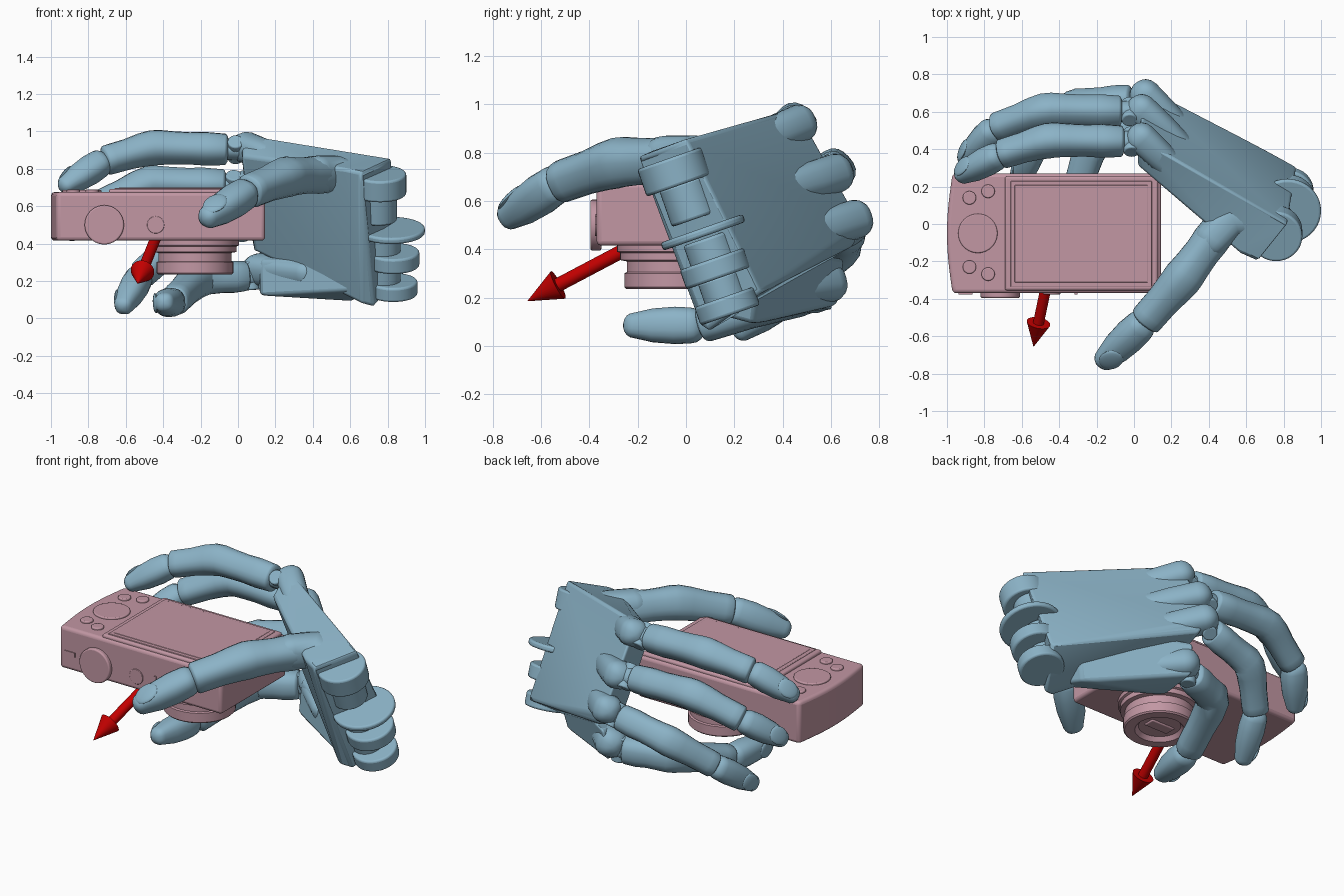
import bpy, bmesh, math
from mathutils import Vector, Matrix

if "Cube" in bpy.data.objects:
    bpy.data.objects.remove(bpy.data.objects["Cube"])

V = Vector


def material(name, col):
    m = bpy.data.materials.new(name)
    m.diffuse_color = (*col, 1)
    m.use_nodes = True
    m.node_tree.nodes["Principled BSDF"].inputs["Base Color"].default_value = m.diffuse_color
    return m


BLUE = material("hand_blue", (0.26, 0.45, 0.57))
PINK = material("camera_pink", (0.54, 0.31, 0.37))
RED = material("arrow_red", (0.55, 0.0, 0.0))


def finish(name, bm, mat, bevel=0, angle=35):
    bmesh.ops.recalc_face_normals(bm, faces=bm.faces)
    me = bpy.data.meshes.new(name)
    bm.to_mesh(me)
    bm.free()
    ob = bpy.data.objects.new(name, me)
    bpy.context.collection.objects.link(ob)
    me.materials.append(mat)
    if bevel:
        b = ob.modifiers.new("bevel", 'BEVEL')
        b.width, b.segments, b.limit_method = bevel, 3, 'ANGLE'
    bpy.ops.object.select_all(action='DESELECT')
    ob.select_set(True)
    bpy.context.view_layer.objects.active = ob
    bpy.ops.object.shade_smooth_by_angle(angle=math.radians(angle))
    return ob


def cyl(name, a, b, r1, mat, r2=None, bevel=0, n=40):
    a, b = V(a), V(b)
    d = b - a
    bm = bmesh.new()
    mtx = Matrix.Translation((a + b) / 2) @ d.to_track_quat('Z', 'Y').to_matrix().to_4x4()
    bmesh.ops.create_cone(bm, cap_ends=True, segments=n, radius1=r1,
                          radius2=r1 if r2 is None else r2, depth=d.length, matrix=mtx)
    return finish(name, bm, mat, bevel)


def hull(name, pts, mat, bevel):
    bm = bmesh.new()
    for p in pts:
        bm.verts.new(p)
    out = bmesh.ops.convex_hull(bm, input=bm.verts)
    bmesh.ops.delete(bm, geom=list({g for g in out["geom_interior"] if g.is_valid}), context='VERTS')
    bmesh.ops.dissolve_limit(bm, angle_limit=0.08, verts=bm.verts, edges=bm.edges)
    return finish(name, bm, mat, bevel)


def prism(name, outline, z0, z1, mat, bevel):
    bm = bmesh.new()
    f = bm.faces.new([bm.verts.new((x, y, z0)) for x, y in outline])
    r = bmesh.ops.extrude_face_region(bm, geom=[f])
    bmesh.ops.translate(bm, vec=(0, 0, z1 - z0),
                        verts=[g for g in r["geom"] if isinstance(g, bmesh.types.BMVert)])
    return finish(name, bm, mat, bevel)


def rect(x0, x1, y0, y1):
    return [(x0, y0), (x1, y0), (x1, y1), (x0, y1)]


def limb(name, stations, up, mat=BLUE, n=20, dome=1.0):
    """Rounded tube through (point, radius) stations with domed ends."""
    P = [(V(p), r) for p, r in stations]
    d0, d1 = (P[1][0] - P[0][0]).normalized(), (P[-1][0] - P[-2][0]).normalized()
    angs = [math.radians(a) for a in (80, 60, 40, 20)]
    start = [(P[0][0] - d0 * P[0][1] * dome * math.sin(a), P[0][1] * math.cos(a)) for a in angs]
    end = [(P[-1][0] + d1 * P[-1][1] * dome * math.sin(a), P[-1][1] * math.cos(a)) for a in angs[::-1]]
    P = start + P + end
    bm = bmesh.new()
    rings = []
    for i, (p, r) in enumerate(P):
        t = (P[min(i + 1, len(P) - 1)][0] - P[max(i - 1, 0)][0]).normalized()
        s = t.cross(up).normalized()
        u = s.cross(t)
        ring = []
        for k in range(n):
            c, w = math.cos(math.tau * k / n), math.sin(math.tau * k / n)
            q = (abs(c) ** 2.6 + abs(w) ** 2.6) ** (-1 / 2.6)
            ring.append(bm.verts.new(p + (s * c + u * w) * r * q))
        rings.append(ring)
    for a, b in zip(rings, rings[1:]):
        for k in range(n):
            bm.faces.new((a[k], a[(k + 1) % n], b[(k + 1) % n], b[k]))
    bm.faces.new(rings[0])
    bm.faces.new(rings[-1])
    return finish(name, bm, mat, angle=40)


def finger(name, base, pip, dip, tip, r, gap=0.14):
    base, pip, dip, tip = map(V, (base, pip, dip, tip))
    d1, d2, d3 = (pip - base).normalized(), (dip - pip).normalized(), (tip - dip).normalized()
    out = (d1 - d1.dot(d3) * d3).normalized()
    side = d1.cross(out).normalized()
    # knuckle hinge
    limb(name + "_hinge", [(base, r * .6), (base.lerp(pip, gap + .15), r * .6)], out)
    hp = base.lerp(pip, gap * .75)
    cyl(name + "_hinge_pin", hp - side * r * .85, hp + side * r * .85, r * .5, BLUE, bevel=.008, n=24)
    # two inner bones as one bent shell
    st = [(base.lerp(pip, t), r * k) for t, k in
          ((gap + .08, .9), (.42, .96), (.6, .92), (.78, .95), (.92, 1.0))]
    st.append((pip - (d1 - d2) * .015, r * 1.02))
    st += [(pip.lerp(dip, t), r * k) for t, k in ((.2, .97), (.5, .88), (.8, .87), (.93, .86))]
    limb(name + "_shell", st, out, dome=.3)
    # fingertip and nail
    q = tip - d3 * r * .5
    limb(name + "_tip", [(dip + d3 * .03, r * .82), (dip.lerp(q, .35), r * .86),
                         (dip.lerp(q, .7), r * .78), (q, r * .58)], out, dome=.85)
    c = dip.lerp(tip, .72) + out * r * .62
    bm = bmesh.new()
    tilt = (d3 - out * .2).normalized()
    m = Matrix((tilt * r * .75, side * r * .6, tilt.cross(side) * r * .16)).transposed().to_4x4()
    bmesh.ops.create_uvsphere(bm, u_segments=20, v_segments=10, radius=1, matrix=Matrix.Translation(c) @ m)
    finish(name + "_nail", bm, BLUE)


# fingers and thumb
finger("index", (.04, .44, .90), (-.46, .45, .915), (-.72, .37, .84), (-.95, .25, .69), .087)
finger("middle", (.03, .60, .71), (-.48, .61, .725), (-.75, .51, .60), (-.92, .32, .44), .087)
finger("ring", (.06, .67, .50), (-.33, .63, .40), (-.52, .45, .23), (-.625, .20, .045), .086)
finger("little", (.10, .57, .23), (-.22, .45, .21), (-.35, .05, .085), (-.40, -.26, .085), .09)
finger("thumb", (.52, .06, .77), (.26, -.29, .76), (.05, -.53, .675), (-.19, -.755, .52), .10, gap=.02)
limb("thumb_root", [((.64, .03, .70), .12), ((.50, .02, .77), .105), ((.42, -.08, .775), .095)], V((0, 0, 1)))

# palm: flat back plate, tapering toward the thumb side
hull("palm", [(.02, .46, .985), (.06, .73, .50), (.10, .70, .42), (.82, .00, .855), (.87, .31, .22),
              (.02, .31, .87), (.09, .52, .36), (.57, -.16, .80), (.66, .06, .08),
              (.66, -.20, .78), (.73, .09, .06)], BLUE, .018)
hull("palm_heel", [(.10, .63, .17), (.11, .66, .36), (.12, .45, .31), (.12, .42, .12), (.62, .28, .09),
                   (.60, .10, .30), (.70, .32, .42), (.65, .05, .15)], BLUE, .018)

# knuckles, mostly sunk into the palm
back = V((.53, .78, .3)).normalized()
for nm, k, w, r in (("index", (.04, .46, .915), (.24, .27, .84), .08),
                    ("middle", (.04, .61, .71), (.26, .41, .65), .082),
                    ("ring", (.06, .69, .52), (.30, .45, .45), .082),
                    ("little", (.11, .58, .26), (.36, .33, .24), .086)):
    limb(nm + "_knuckle", [(k, r), (V(k).lerp(V(w), .5), r * .95), (w, r * .8)], back)

# wrist hinge lugs
ax = V((0, .33, -.94)).normalized()
for i, (c, r, w) in enumerate((((.76, -.05, .72), .14, .12), ((.75, .01, .60), .10, .16),
                               ((.82, .07, .47), .18, .035), ((.77, .10, .40), .10, .10),
                               ((.83, .12, .32), .14, .085), ((.78, .15, .24), .09, .10),
                               ((.83, .17, .165), .13, .08))):
    cyl(f"wrist_lug_{i}", V(c) - ax * w / 2, V(c) + ax * w / 2, r, BLUE, bevel=.012)

# camera body with a slightly bowed end
bow = [(-.97 - .03 * math.cos(math.pi * t / 16), -.05 + .32 * t / 8) for t in range(8, -9, -1)]
prism("camera_body", [(.145, .27)] + bow + [(.145, -.37)], .415, .675, PINK, .02)

# screen frame with a raised rim and an inner panel
prism("screen_frame", rect(-.69, .128, -.355, .255), .66, .692, PINK, .012)
prism("screen_rim", rect(-.66, .095, -.335, .23), .68, .697, PINK, .004)
prism("screen_panel", rect(-.638, .073, -.313, .208), .68, .7, PINK, .004)

# rear controls
cyl("control_wheel", (-.835, -.05, .66), (-.835, -.05, .686), .105, PINK, bevel=.006)
for i, (x, y) in enumerate(((-.88, .14), (-.78, .175), (-.88, -.23), (-.78, -.268))):
    cyl(f"rear_button_{i}", (x, y, .66), (x, y, .688), .036, PINK, bevel=.006, n=24)

# top-side controls
cyl("mode_dial", (-.715, -.35, .50), (-.715, -.395, .50), .105, PINK, bevel=.008)
cyl("power_button", (-.44, -.36, .50), (-.44, -.376, .50), .046, PINK, bevel=.003, n=32)
for nm, x, z, sx, sz in (("strap_slot", -.90, .52, .075, .028), ("indicator", -.31, .52, .014, .035)):
    bm = bmesh.new()
    bmesh.ops.create_cube(bm, size=1, matrix=Matrix.Translation((x, -.37, z)) @ Matrix.Diagonal((sx, .012, sz, 1)))
    finish(nm, bm, PINK)

# lens barrel, turned from a profile
prof = [(0, .44), (.235, .44), (.235, .39), (.222, .385), (.222, .355), (.195, .35), (.195, .305),
        (.205, .30), (.205, .243), (.197, .235), (.14, .235), (.12, .26), (0, .26)]
bm = bmesh.new()
vs = [bm.verts.new((-.23 + r, -.05, z)) for r, z in prof]
es = [bm.edges.new(e) for e in zip(vs, vs[1:])]
bmesh.ops.spin(bm, geom=vs + es, cent=(-.23, -.05, 0), axis=(0, 0, 1), angle=math.tau, steps=56)
bmesh.ops.remove_doubles(bm, verts=bm.verts, dist=1e-4)
finish("lens_barrel", bm, PINK)
prism("lens_shutter", rect(-.31, -.15, -.085, -.015), .25, .27, PINK, .006)

# direction arrow from the camera centre
a, tip = V((-.41, -.05, .505)), V((-.537, -.655, .186))
d = (tip - a).normalized()
cyl("arrow_shaft", a, tip - d * .13, .029, RED, n=24)
cyl("arrow_head", tip - d * .145, tip, .064, RED, r2=.001, n=32)
